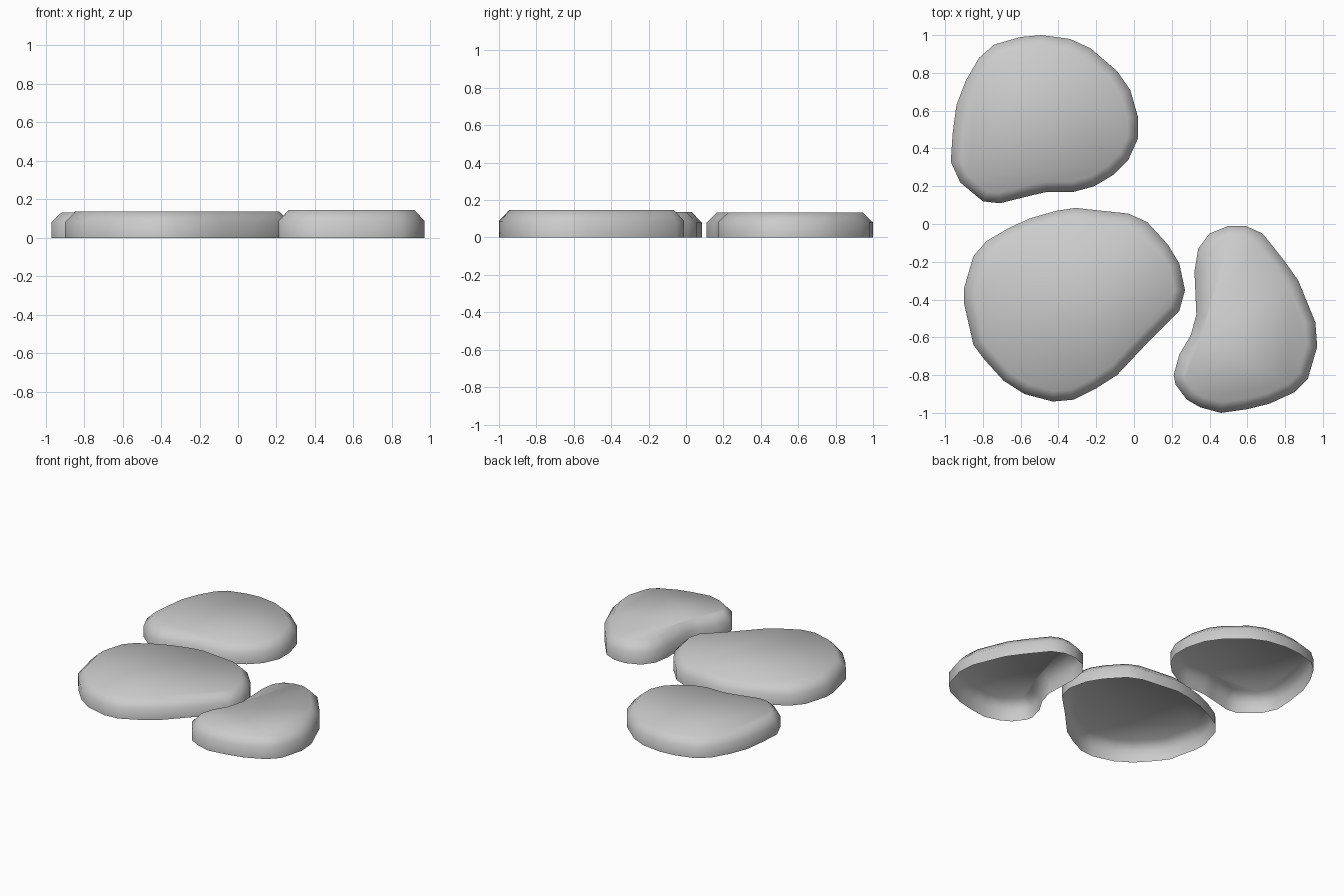
import bpy, bmesh
from mathutils import Vector

if "Cube" in bpy.data.objects:
    bpy.data.objects.remove(bpy.data.objects["Cube"])

# Clockwise outlines of the three stones, seen from above
BACK = [(-.49,1),(-.34,.98),(-.23,.93),(-.09,.81),(-.02,.71),(.02,.57),(.02,.45),(-.03,.34),
        (-.11,.26),(-.21,.20),(-.32,.17),(-.46,.17),(-.55,.15),(-.71,.11),(-.80,.12),(-.92,.22),
        (-.97,.33),(-.96,.48),(-.94,.63),(-.89,.76),(-.82,.88),(-.74,.95),(-.60,.99)]
FRONT = [(-.31,.085),(-.03,.055),(.07,.01),(.18,-.11),(.24,-.21),(.27,-.35),(.24,-.46),(.07,-.63),
         (-.09,-.80),(-.20,-.87),(-.32,-.93),(-.43,-.94),(-.58,-.90),(-.69,-.83),(-.79,-.72),
         (-.85,-.64),(-.90,-.42),(-.90,-.34),(-.85,-.17),(-.78,-.09),(-.66,-.02),(-.55,.03),(-.41,.07)]
SIDE = [(.50,-.01),(.59,-.01),(.68,-.05),(.80,-.20),(.87,-.30),(.96,-.52),(.97,-.65),(.92,-.82),
        (.85,-.89),(.72,-.95),(.60,-.98),(.46,-1),(.35,-.97),(.28,-.93),(.22,-.85),(.21,-.80),
        (.24,-.69),(.30,-.59),(.33,-.48),(.32,-.25),(.34,-.13),(.40,-.05)]


def inset(pts, d):
    """Move every corner inwards along its averaged edge normal."""
    out = []
    for i, p in enumerate(pts):
        a = (p - pts[i - 1]).normalized()
        b = (pts[(i + 1) % len(pts)] - p).normalized()
        t = (a + b).normalized()
        out.append(p + Vector((-t.y, t.x)) * d)
    return out


def stone(name, outline, shoulder, height):
    pts = [Vector(p) for p in reversed(outline)]
    bm = bmesh.new()
    # upright wall, sloped shoulder, flat top, open underneath
    rings = [[bm.verts.new((p.x, p.y, z)) for p in ring] for ring, z in
             ((pts, 0), (pts, shoulder), (inset(pts, .055), height))]
    n = len(pts)
    for lo, hi in zip(rings, rings[1:]):
        for i in range(n):
            j = (i + 1) % n
            bm.faces.new((lo[i], lo[j], hi[j], hi[i]))
    bm.faces.new(rings[-1])
    for f in bm.faces:
        f.smooth = True
    mesh = bpy.data.meshes.new(name)
    bm.to_mesh(mesh)
    bm.free()
    bpy.context.collection.objects.link(bpy.data.objects.new(name, mesh))


stone("back_stone", BACK, .08, .133)
stone("front_stone", FRONT, .08, .136)
stone("side_stone", SIDE, .088, .146)
